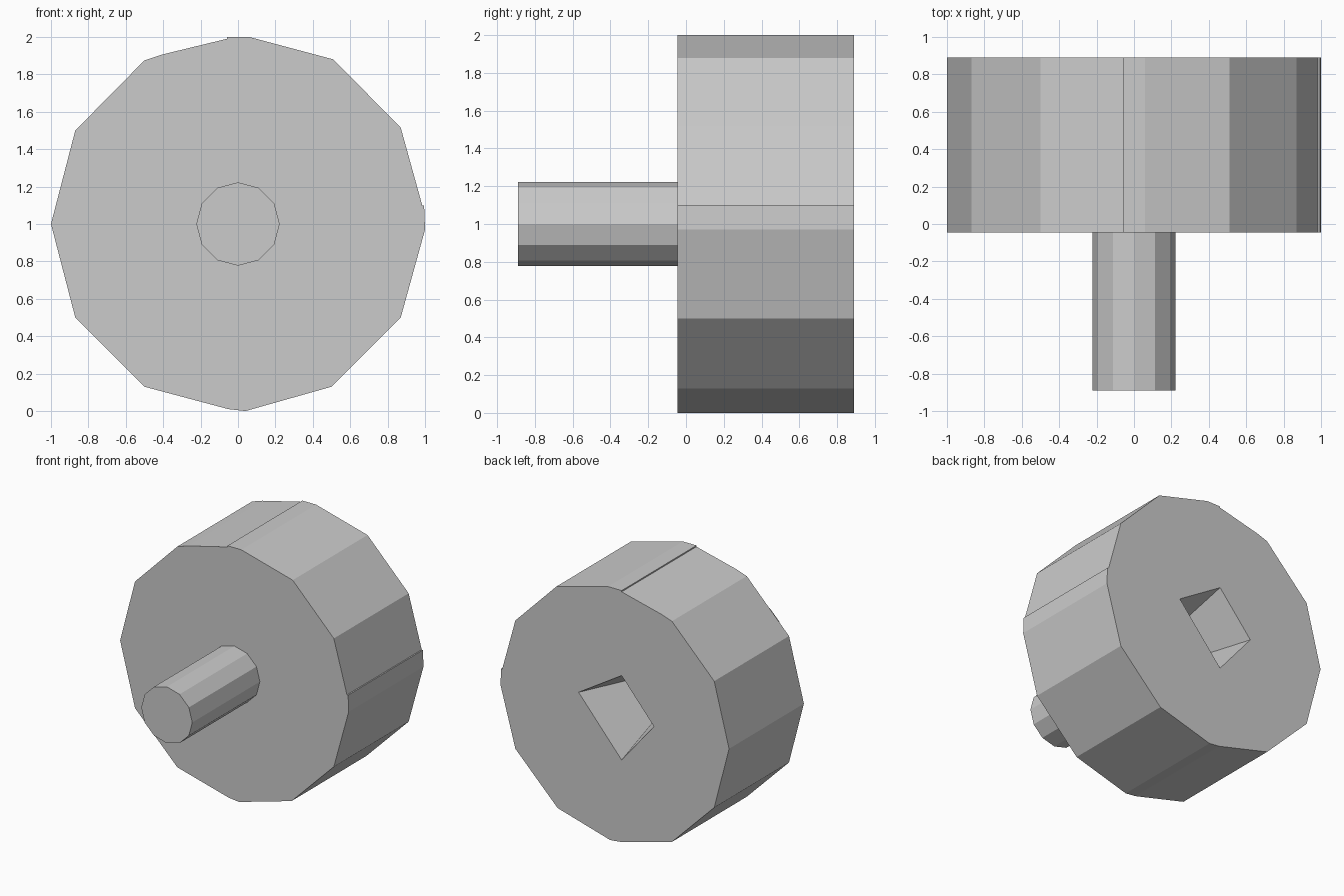
import bpy, bmesh
from math import sin, cos, pi

if "Cube" in bpy.data.objects:
    bpy.data.objects.remove(bpy.data.objects["Cube"])


def prism(name, profile, y0, y1, s0=1.0, s1=1.0):
    """Loft an (x, z) profile about the axis z = 1 from y0 to y1, scaled at each end."""
    bm = bmesh.new()
    a = [bm.verts.new((x * s0, y0, 1 + z * s0)) for x, z in profile]
    b = [bm.verts.new((x * s1, y1, 1 + z * s1)) for x, z in profile]
    bm.faces.new(a)
    bm.faces.new(b)
    n = len(profile)
    for i in range(n):
        j = (i + 1) % n
        bm.faces.new((a[i], a[j], b[j], b[i]))
    bmesh.ops.recalc_face_normals(bm, faces=bm.faces)
    me = bpy.data.meshes.new(name)
    bm.to_mesh(me)
    bm.free()
    ob = bpy.data.objects.new(name, me)
    bpy.context.collection.objects.link(ob)
    return ob


# twelve-sided wheel body with small steps at the top and right
wheel = prism("wheel_body", [
    (-0.06, 1.0), (0.06, 1.0), (0.51, 0.88), (0.87, 0.515), (0.985, 0.10),
    (0.995, 0.10), (1.0, -0.03), (0.87, -0.5), (0.5, -0.87), (0.04, -1.0),
    (-0.05, -0.99), (-0.5, -0.87), (-0.87, -0.5), (-1.0, 0.0), (-0.87, 0.5),
    (-0.5, 0.875), (-0.41, 0.905), (-0.06, 0.99)], -0.045, 0.89)

# tapered four-sided socket in the back
socket = prism("socket_cutter", [(0.317, 0.095), (-0.06, 0.328),
                                 (-0.343, 0.0), (-0.06, -0.34)],
               0.0, 0.99, 0.19, 1.09)
socket.hide_render = True
socket.hide_viewport = True
cut = wheel.modifiers.new("socket", 'BOOLEAN')
cut.operation = 'DIFFERENCE'
cut.solver = 'EXACT'
cut.object = socket

# front shaft
prism("shaft", [(0.223 * cos(i * pi / 6), 0.223 * sin(i * pi / 6)) for i in range(12)],
      -0.89, -0.04)
